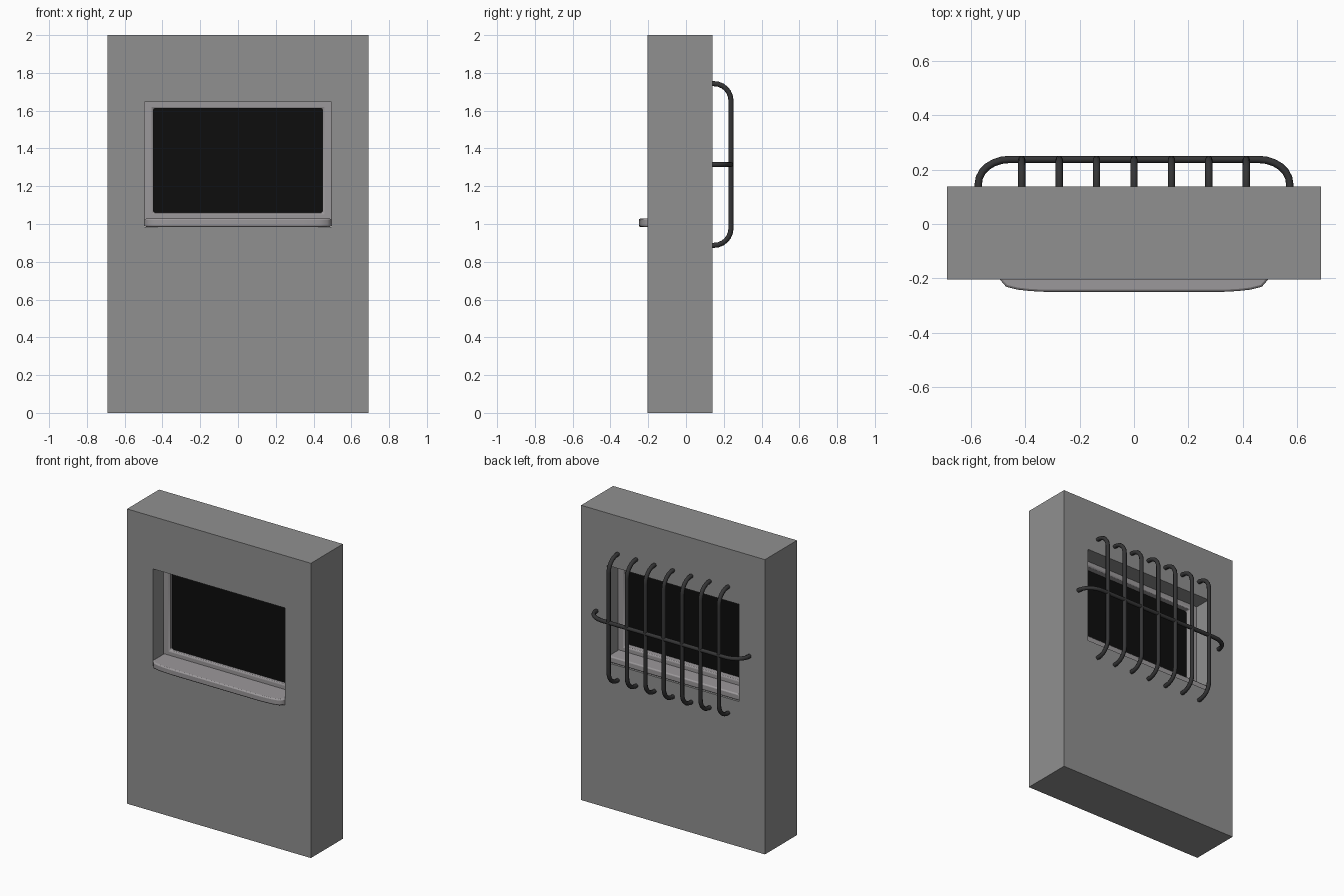
import bpy, bmesh, math

if "Cube" in bpy.data.objects:
    bpy.data.objects.remove(bpy.data.objects["Cube"])


def material(name, rgb):
    m = bpy.data.materials.new(name)
    m.diffuse_color = (*rgb, 1)
    m.use_nodes = True
    m.node_tree.nodes["Principled BSDF"].inputs["Base Color"].default_value = m.diffuse_color
    return m


CONCRETE = material("wall grey", (0.28, 0.28, 0.28))
TRIM = material("trim grey", (0.33, 0.315, 0.325))
GLASS = material("black glass", (0.004, 0.004, 0.004))
IRON = material("dark iron", (0.035, 0.035, 0.036))


def finish(name, bm, mat):
    bmesh.ops.recalc_face_normals(bm, faces=bm.faces)
    me = bpy.data.meshes.new(name)
    bm.to_mesh(me)
    bm.free()
    me.materials.append(mat)
    ob = bpy.data.objects.new(name, me)
    bpy.context.collection.objects.link(ob)
    return ob


def smooth(ob, angle):
    bpy.ops.object.select_all(action='DESELECT')
    ob.select_set(True)
    bpy.context.view_layer.objects.active = ob
    bpy.ops.object.shade_smooth_by_angle(angle=math.radians(angle))


def ring(name, outer, inner, y0, y1, mat):
    """Rectangular slab with a rectangular hole; rects are (half width, z0, z1)."""
    bm = bmesh.new()

    def loop(rect, y):
        w, a, b = rect
        return [bm.verts.new((x, y, z)) for x, z in ((-w, a), (w, a), (w, b), (-w, b))]

    loops = [loop(outer, y0), loop(inner, y0), loop(inner, y1), loop(outer, y1)]
    for k in range(4):
        p, q = loops[k], loops[(k + 1) % 4]
        for i in range(4):
            j = (i + 1) % 4
            bm.faces.new((p[i], p[j], q[j], q[i]))
    return finish(name, bm, mat)


# Wall with window opening
ring("wall", (0.69, 0, 2), (0.495, 0.985, 1.645), -0.204, 0.139, CONCRETE)

# Window frame with softened edges, set back in the opening
frame = ring("window_frame", (0.503, 1.015, 1.653), (0.448, 1.06, 1.612), -0.092, 0.022, TRIM)
bev = frame.modifiers.new("soft_edges", 'BEVEL')
bev.width = 0.01
bev.segments = 2
smooth(frame, 50)

# Glass pane
bm = bmesh.new()
bmesh.ops.create_cube(bm, size=1)
for v in bm.verts:
    v.co = (v.co.x * 0.91, -0.044 + v.co.y * 0.044, 1.336 + v.co.z * 0.565)
finish("glass_pane", bm, GLASS)

# Sill: bowed plan outline, extruded upward
half = [(0.495, 0.13), (0.495, -0.204), (0.472, -0.231), (0.43, -0.242), (0.385, -0.247), (0.33, -0.25)]
outline = half + [(-x, y) for x, y in reversed(half)]
bm = bmesh.new()
base = bm.faces.new([bm.verts.new((x, y, 0.985)) for x, y in outline])
top = bmesh.ops.extrude_face_region(bm, geom=[base])
bmesh.ops.translate(bm, vec=(0, 0, 0.043),
                    verts=[g for g in top["geom"] if isinstance(g, bmesh.types.BMVert)])
sill = finish("window_sill", bm, TRIM)
bev = sill.modifiers.new("soft_edges", 'BEVEL')
bev.width = 0.008
bev.segments = 2
bev.limit_method = 'ANGLE'
bev.angle_limit = math.radians(60)
smooth(sill, 60)


# Grille: bars with both ends bent back into the wall
Y_BAR, BEND_Y = 0.238, 0.09


def bent_path(reach, bend):
    """Points (along, y) of a bar spanning -reach..reach."""
    side = [(reach, 0.125)]
    for i in range(7):
        a = math.radians(15 * i)
        side.append((reach - bend * (1 - math.cos(a)), Y_BAR - BEND_Y * (1 - math.sin(a))))
    return side + [(-s, y) for s, y in reversed(side)]


def upright_path(z_mid, reach, bend):
    """Hooked ends: the bar leaves the wall level, then turns along z."""
    return [(z_mid + s, y) for s, y in bent_path(reach, bend)]


def bars(name, paths):
    cu = bpy.data.curves.new(name, 'CURVE')
    cu.dimensions = '3D'
    cu.bevel_depth = 0.0135
    cu.bevel_resolution = 2
    cu.use_fill_caps = True
    for pts in paths:
        sp = cu.splines.new('POLY')
        sp.points.add(len(pts) - 1)
        for p, co in zip(sp.points, pts):
            p.co = (*co, 1)
    cu.materials.append(IRON)
    ob = bpy.data.objects.new(name, cu)
    bpy.context.collection.objects.link(ob)
    bpy.ops.object.select_all(action='DESELECT')
    ob.select_set(True)
    bpy.context.view_layer.objects.active = ob
    bpy.ops.object.convert(target='MESH')
    smooth(bpy.context.view_layer.objects.active, 50)


bars("upright_bars", [[(0.138 * i, y, z) for z, y in upright_path(1.315, 0.428, 0.09)]
                      for i in range(-3, 4)])
bars("cross_bar", [[(x, y, 1.315) for x, y in bent_path(0.574, 0.115)]])
